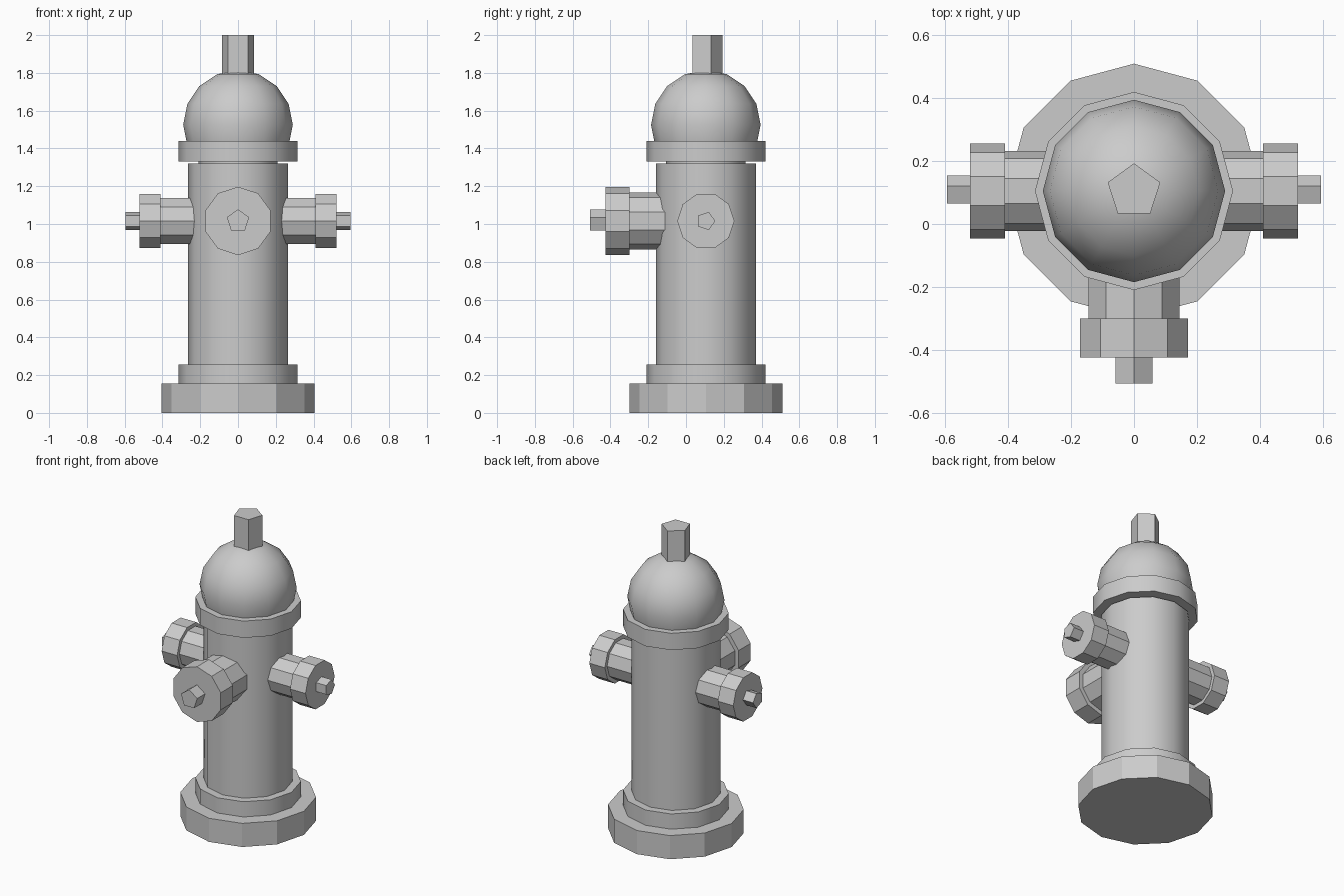
import bpy
import bmesh
from math import pi, sin, cos, radians
from mathutils import Vector, Matrix

cube = bpy.data.objects.get("Cube")
if cube:
    bpy.data.objects.remove(cube, do_unlink=True)

grey = bpy.data.materials.new("grey")
grey.use_nodes = True
grey.diffuse_color = (0.6, 0.6, 0.6, 1)
grey.node_tree.nodes["Principled BSDF"].inputs["Base Color"].default_value = (0.6, 0.6, 0.6, 1)

X, Y, Z = Vector((1, 0, 0)), Vector((0, 1, 0)), Vector((0, 0, 1))
CENTRE = Y * 0.105       # axis of the barrel
OUTLET = CENTRE + Z * 1.016


def finish(name, bm, smooth):
    bmesh.ops.recalc_face_normals(bm, faces=bm.faces)
    mesh = bpy.data.meshes.new(name)
    bm.to_mesh(mesh)
    bm.free()
    mesh.materials.append(grey)
    if smooth:
        mesh.shade_smooth()
        mesh.set_sharp_from_angle(angle=radians(32))
    obj = bpy.data.objects.new(name, mesh)
    bpy.context.collection.objects.link(obj)


def prism(name, sides, radius, origin, axis, start, end, point, smooth=False):
    """Regular prism along axis, with one corner towards point."""
    bm = bmesh.new()
    across = axis.cross(point)
    rings = []
    for d in (start, end):
        angles = [2 * pi * i / sides for i in range(sides)]
        rings.append([bm.verts.new(origin + axis * d + (point * cos(a) + across * sin(a)) * radius)
                      for a in angles])
        bm.faces.new(rings[-1])
    for i in range(sides):
        j = (i + 1) % sides
        bm.faces.new((rings[0][i], rings[0][j], rings[1][j], rings[1][i]))
    finish(name, bm, smooth)


# Barrel, flanges and top nut
prism("base", 12, 0.405, CENTRE, Z, 0, 0.155, Y)
prism("lower_flange", 12, 0.315, CENTRE, Z, 0.155, 0.255, Y, True)
prism("barrel", 12, 0.265, CENTRE, Z, 0.255, 1.32, Y, True)
prism("neck", 12, 0.21, CENTRE, Z, 1.32, 1.33, Y, True)
prism("collar", 12, 0.315, CENTRE, Z, 1.33, 1.44, Y, True)
prism("top_nut", 5, 0.088, CENTRE, Z, 1.75, 2.0, Y)

# Dome
bm = bmesh.new()
bmesh.ops.create_uvsphere(bm, u_segments=12, v_segments=8, radius=0.29,
                          matrix=Matrix.Translation(CENTRE + Z * 1.525))
bmesh.ops.bisect_plane(bm, geom=bm.verts[:] + bm.edges[:] + bm.faces[:],
                       plane_co=Z * 1.435, plane_no=Z, clear_inner=True)
finish("dome", bm, True)

# Side outlets
for side, axis in (("left", X), ("right", -X)):
    prism(side + "_pipe", 10, 0.127, OUTLET, axis, 0.2, 0.41, Y)
    prism(side + "_cap", 10, 0.151, OUTLET, axis, 0.41, 0.522, Y)
    prism(side + "_nut", 5, 0.05, OUTLET, axis, 0.522, 0.595, Y)

# Larger front outlet
prism("front_pipe", 10, 0.152, OUTLET, -Y, 0.2, 0.405, Z)
prism("front_cap", 10, 0.181, OUTLET, -Y, 0.405, 0.53, Z)
prism("front_nut", 5, 0.062, OUTLET, -Y, 0.53, 0.612, Z)
